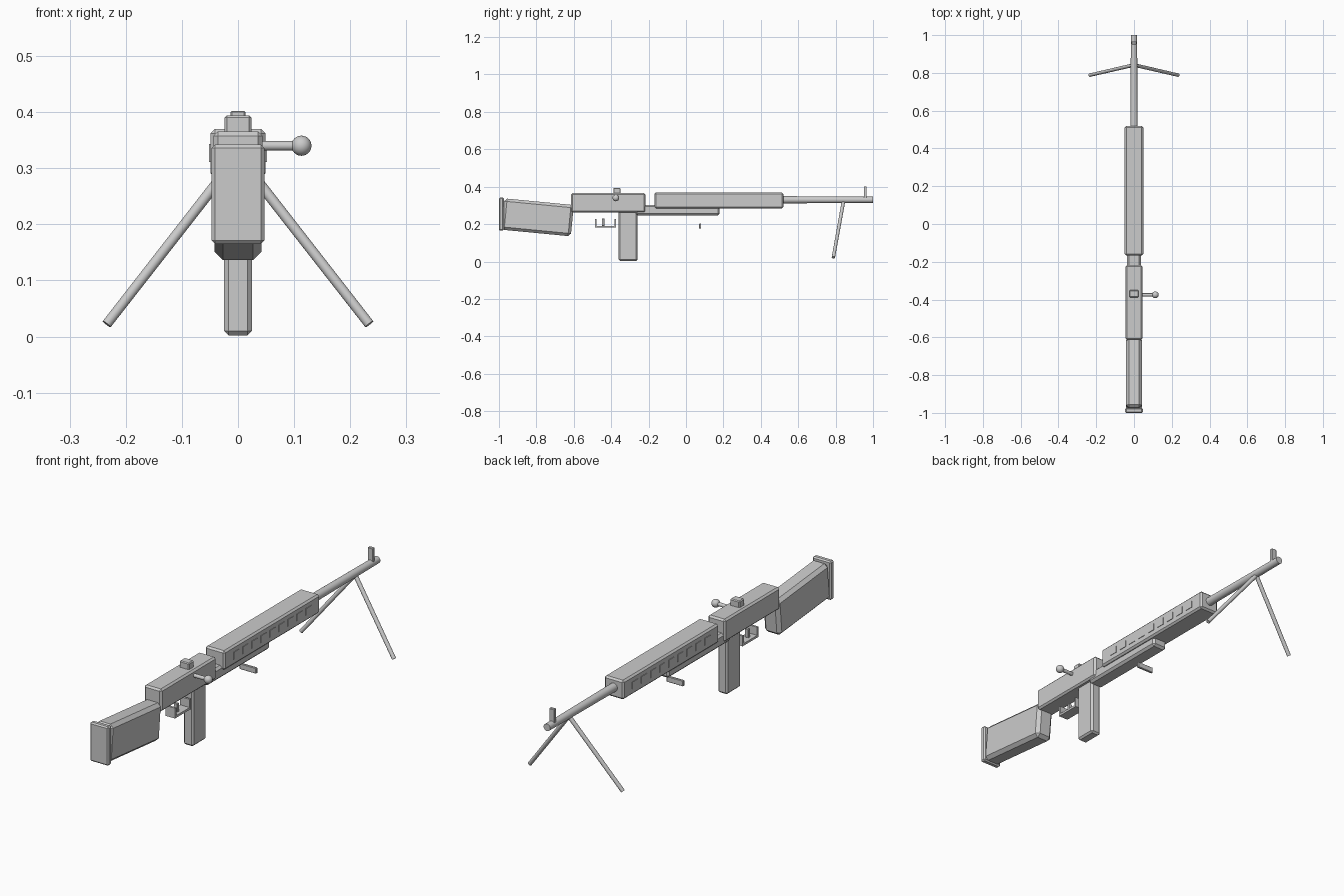
import bpy, math
from mathutils import Vector

if "Cube" in bpy.data.objects:
    bpy.data.objects.remove(bpy.data.objects["Cube"])


def box(name, x, y, z, bevel=0.0, rot=0.0):
    """Chamfered box from (min, max) ranges on each axis, tilted about x."""
    lo, hi = Vector((x[0], y[0], z[0])), Vector((x[1], y[1], z[1]))
    bpy.ops.mesh.primitive_cube_add(size=1, location=(lo + hi) / 2)
    ob = bpy.context.object
    ob.name = name
    ob.scale = hi - lo
    bpy.ops.object.transform_apply(location=False, rotation=False, scale=True)
    ob.rotation_euler.x = rot
    if bevel:
        m = ob.modifiers.new("chamfer", 'BEVEL')
        m.width = bevel
        m.segments = 1
    return ob


def rod(name, a, b, r1, r2=None, sides=24):
    """Round rod from point a (radius r1) to point b (radius r2)."""
    a, b = Vector(a), Vector(b)
    bpy.ops.mesh.primitive_cone_add(
        vertices=sides, radius1=r1, radius2=r1 if r2 is None else r2,
        depth=(b - a).length, location=(a + b) / 2,
        rotation=(b - a).to_track_quat('Z', 'Y').to_euler())
    ob = bpy.context.object
    ob.name = name
    bpy.ops.object.shade_smooth_by_angle(angle=math.radians(35))
    return ob


def sym(w):
    return (-w, w)


# Stock, drooping towards the front, and its end plate
box("stock", sym(0.042), (-0.98, -0.607), (0.152, 0.320), 0.015, -0.096)
box("butt_plate", sym(0.047), (-1.0, -0.974), (0.165, 0.342), 0.006)

# Body
box("receiver", sym(0.044), (-0.615, -0.217), (0.263, 0.365), 0.008)
box("lower_forend", sym(0.037), (-0.27, 0.18), (0.247, 0.303), 0.01)
box("handguard", sym(0.049), (-0.168, 0.520), (0.283, 0.370), 0.008)
box("magazine", sym(0.025), (-0.36, -0.26), (0.002, 0.275), 0.008)

# Raised vent strips along both sides of the handguard
for i in range(9):
    y = -0.083 + i * 0.065
    for s in (-1, 1):
        xs = sorted((s * 0.045, s * 0.0515))
        box(f"vent_{'left' if s < 0 else 'right'}_{i + 1}", xs,
            (y - 0.02, y + 0.02), (0.311, 0.343))

# Barrel and sights
rod("barrel", (0, 0.40, 0.33), (0, 1.0, 0.33), 0.020, 0.0165)
box("front_sight", sym(0.013), (0.951, 0.966), (0.335, 0.402), 0.002)
box("rear_sight", sym(0.024), (-0.388, -0.350), (0.355, 0.394), 0.004)

# Side handle with ball knob
rod("bolt_handle", (0.03, -0.375, 0.34), (0.113, -0.375, 0.34), 0.0085)
bpy.ops.mesh.primitive_uv_sphere_add(segments=24, ring_count=12, radius=0.018,
                                     location=(0.113, -0.375, 0.34))
bpy.context.object.name = "bolt_knob"
bpy.ops.object.shade_smooth()

# Trigger and its guard
box("guard_base", sym(0.024), (-0.487, -0.373), (0.181, 0.191))
box("guard_rear", sym(0.024), (-0.487, -0.478), (0.185, 0.228))
box("guard_front", sym(0.024), (-0.382, -0.373), (0.185, 0.228))
box("trigger", sym(0.009), (-0.450, -0.436), (0.190, 0.230), 0.002)

# Small crossbar hanging below the fore-end
box("crossbar", sym(0.042), (0.070, 0.081), (0.176, 0.202), 0.002)

# Bipod legs
for s, side in ((-1, "left"), (1, "right")):
    rod(f"bipod_leg_{side}", (0, 0.842, 0.322), (s * 0.234, 0.788, 0.022),
        0.0095, 0.009, 16)
